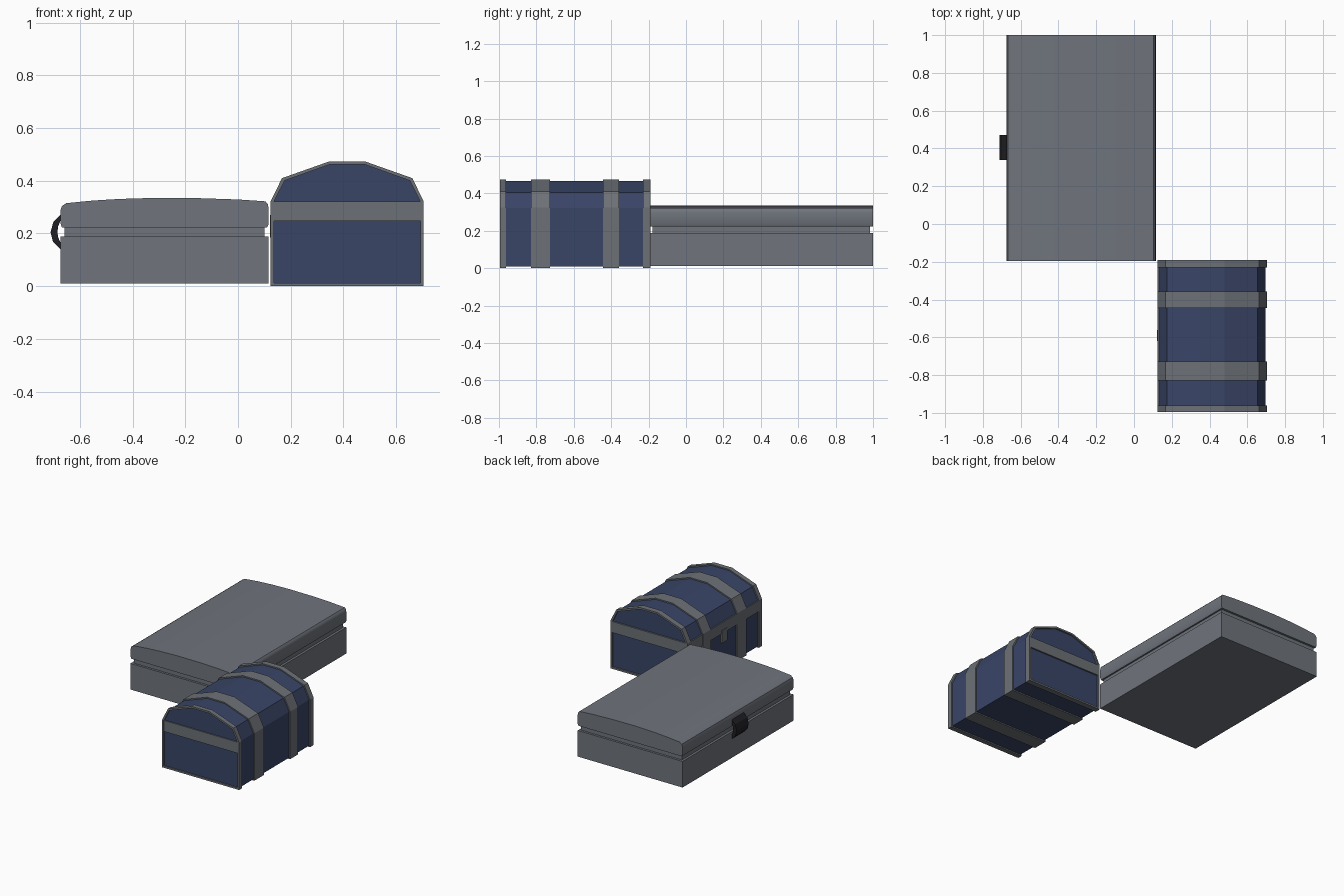
import bpy, bmesh

if "Cube" in bpy.data.objects:
    bpy.data.objects.remove(bpy.data.objects["Cube"])


def material(name, rgb):
    m = bpy.data.materials.new(name)
    m.diffuse_color = (*rgb, 1)
    m.use_nodes = True
    m.node_tree.nodes["Principled BSDF"].inputs["Base Color"].default_value = m.diffuse_color
    return m


STEEL = material("blue grey", (0.16, 0.175, 0.202))
BAND = material("metal grey", (0.152, 0.164, 0.18))
BLUE = material("navy blue", (0.041, 0.059, 0.134))
BLACK = material("near black", (0.014, 0.014, 0.018))


def finish(name, bm, mat):
    bmesh.ops.recalc_face_normals(bm, faces=bm.faces)
    me = bpy.data.meshes.new(name)
    bm.to_mesh(me)
    bm.free()
    me.materials.append(mat)
    ob = bpy.data.objects.new(name, me)
    bpy.context.collection.objects.link(ob)
    return ob


def extrude(name, outline, y0, y1, mat, hole=None):
    """Extrude an (x, z) outline along y; a matching hole outline makes a ring."""
    bm = bmesh.new()
    loops = [[[bm.verts.new((x, y, z)) for x, z in o] for y in (y0, y1)]
             for o in ([outline, hole] if hole else [outline])]
    n = len(outline)
    for a, b in loops:
        for i in range(n):
            j = (i + 1) % n
            bm.faces.new((a[i], a[j], b[j], b[i]))
    if hole:
        for k in (0, 1):
            o, h = loops[0][k], loops[1][k]
            for i in range(n):
                j = (i + 1) % n
                bm.faces.new((o[i], o[j], h[j], h[i]))
    else:
        bm.faces.new(loops[0][0])
        bm.faces.new(loops[0][1])
    return finish(name, bm, mat)


def box(name, x0, x1, y0, y1, z0, z1, mat):
    return extrude(name, [(x0, z0), (x1, z0), (x1, z1), (x0, z1)], y0, y1, mat)


# Flat case: base, recessed seam and rounded lid
box("case_base", -0.674, 0.116, -0.195, 1.0, 0.011, 0.189, STEEL)
box("case_seam", -0.658, 0.10, -0.18, 0.985, 0.18, 0.23, STEEL)
lid = [(-0.668, 0.222), (0.11, 0.222), (0.116, 0.234), (0.116, 0.297), (0.113, 0.312),
       (0.104, 0.322), (0.0, 0.329), (-0.15, 0.334), (-0.32, 0.335), (-0.45, 0.331),
       (-0.55, 0.325), (-0.652, 0.315), (-0.668, 0.304), (-0.674, 0.286), (-0.674, 0.24)]
case_lid = extrude("case_lid", lid, -0.195, 1.0, STEEL)
bpy.context.view_layer.objects.active = case_lid
case_lid.select_set(True)
bpy.ops.object.shade_smooth_by_angle(angle=0.6)

# Curved handle on the side of the case
handle = [(-0.672, 0.273), (-0.70, 0.245), (-0.711, 0.205), (-0.702, 0.168), (-0.672, 0.138),
          (-0.672, 0.162), (-0.682, 0.185), (-0.685, 0.205), (-0.682, 0.228), (-0.672, 0.252)]
extrude("case_handle", handle, 0.34, 0.47, BLACK)

# Domed chest
CX = 0.414


def dome(inset):
    half = [(0.290 - inset, inset), (0.290 - inset, 0.323 - inset * 0.3),
            (0.247 - inset * 0.8, 0.41 - inset * 0.8), (0.066, 0.474 - inset)]
    return [(CX + x, z) for x, z in half] + [(CX - x, z) for x, z in reversed(half)]


extrude("chest_body", dome(0.008), -0.986, -0.202, BLUE)
for i, (a, b) in enumerate([(-0.829, -0.727), (-0.444, -0.358)]):
    extrude(f"chest_strap_{i + 1}", dome(0), a, b, BAND)
for label, a, b in [("front", -0.994, -0.962), ("back", -0.23, -0.191)]:
    extrude(f"chest_rim_{label}", dome(0), a, b, BAND, hole=dome(0.012))

# Horizontal bands on both ends and on the latch side
box("chest_end_band_front", 0.128, 0.70, -0.993, -0.98, 0.247, 0.322, BAND)
box("chest_end_band_back", 0.128, 0.70, -0.208, -0.192, 0.247, 0.322, BAND)
box("chest_side_band", 0.125, 0.14, -0.98, -0.20, 0.247, 0.322, BAND)
box("chest_latch", 0.121, 0.14, -0.62, -0.56, 0.185, 0.27, BAND)
